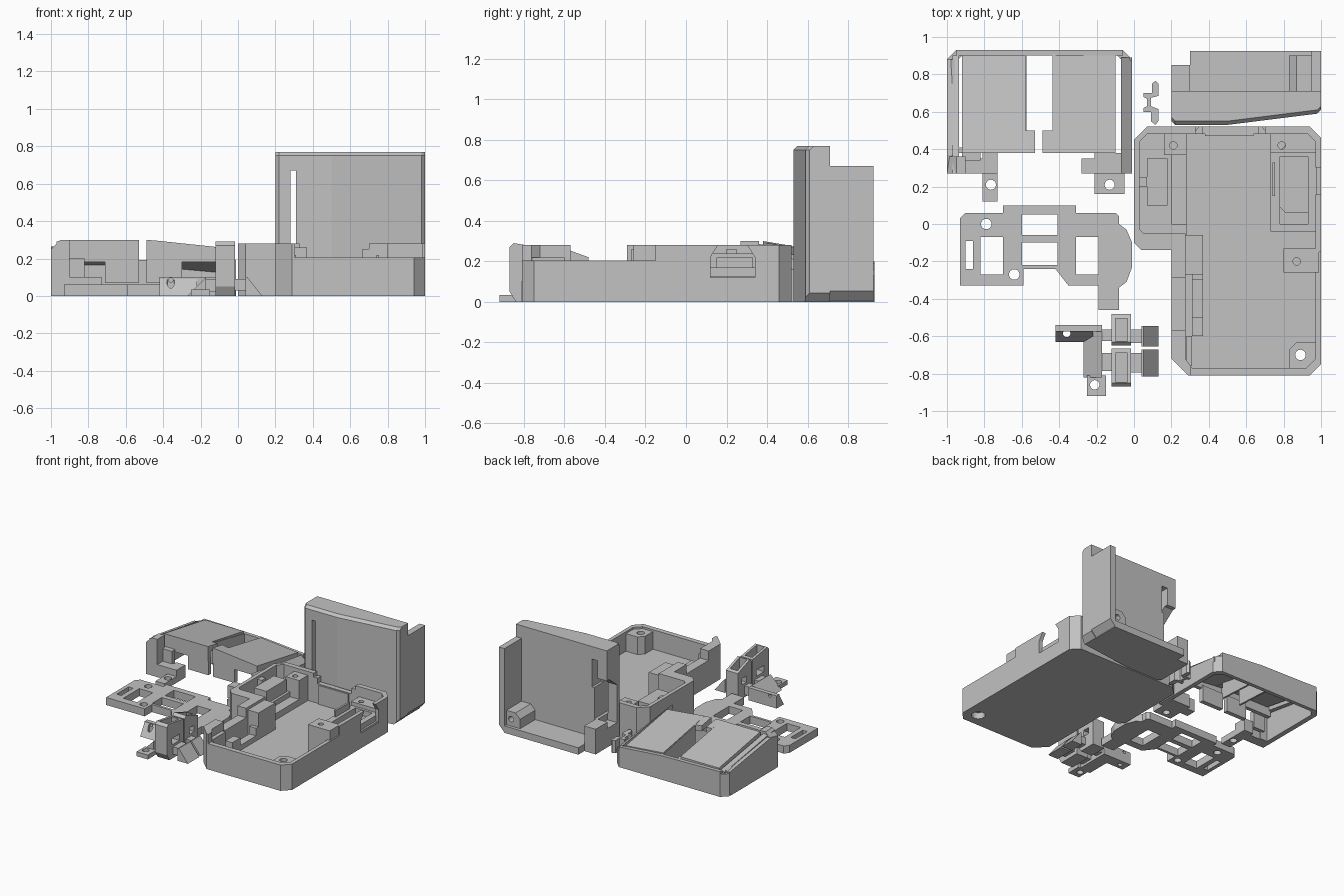
import bpy, bmesh, math

grey = bpy.data.materials.new("plastic_grey")
grey.diffuse_color = (0.54, 0.54, 0.54, 1)


def make(name, verts, faces):
    me = bpy.data.meshes.new(name)
    bm = bmesh.new()
    vs = [bm.verts.new(v) for v in verts]
    for f in faces:
        bm.faces.new([vs[i] for i in f])
    bmesh.ops.recalc_face_normals(bm, faces=bm.faces)
    bm.to_mesh(me)
    bm.free()
    me.materials.append(grey)
    ob = bpy.data.objects.new(name, me)
    bpy.context.collection.objects.link(ob)
    return ob


def prism(name, outline, lo, hi, axis='z', top=None):
    """Extruded outline; an optional top outline tapers it."""
    place = {'z': lambda a, b, h: (a, b, h),
             'x': lambda a, b, h: (h, a, b),
             'y': lambda a, b, h: (a, h, b)}[axis]
    n = len(outline)
    verts = [place(a, b, lo) for a, b in outline] + [place(a, b, hi) for a, b in top or outline]
    sides = [(i, (i + 1) % n, n + (i + 1) % n, n + i) for i in range(n)]
    return make(name, verts, [tuple(range(n)), tuple(range(n, 2 * n))] + sides)


def box(name, x0, x1, y0, y1, z0, z1):
    return prism(name, [(x0, y0), (x1, y0), (x1, y1), (x0, y1)], z0, z1)


def hole(x, y, z0, z1, r=0.024, axis='z'):
    pts = [(x + r * math.cos(i * math.pi / 12), y + r * math.sin(i * math.pi / 12)) for i in range(24)]
    return prism("hole_cutter", pts, z0, z1, axis)


def slab(name, x0, x1, y0, y1, zs, t):
    """Tilted plate; zs are top heights at the corners, counter-clockwise from front left."""
    c = [(x0, y0), (x1, y0), (x1, y1), (x0, y1)]
    verts = [(x, y, z - t) for (x, y), z in zip(c, zs)] + [(x, y, z) for (x, y), z in zip(c, zs)]
    return make(name, verts, [(0, 1, 2, 3), (4, 5, 6, 7), (0, 1, 5, 4),
                              (1, 2, 6, 5), (2, 3, 7, 6), (3, 0, 4, 7)])


def cut(ob, *cutters):
    for c in cutters:
        m = ob.modifiers.new("cut", 'BOOLEAN')
        m.operation, m.object, m.solver = 'DIFFERENCE', c, 'EXACT'
        c.hide_render = True
    bpy.context.view_layer.update()
    me = bpy.data.meshes.new_from_object(ob.evaluated_get(bpy.context.evaluated_depsgraph_get()))
    ob.modifiers.clear()
    ob.data = me
    for c in cutters:
        bpy.data.objects.remove(c)
    return ob


# Main tray: chamfered shell with lowered rim, screw hole and side port
tray = prism("tray", [(0, .45), (.07, .52), (.94, .52), (1, .46), (1, -.75), (.94, -.81),
                      (.29, -.81), (.2, -.72), (.2, -.14), (.04, -.14), (0, -.1)], 0, .28)
cut(tray,
    prism("c", [(.03, .44), (.07, .48), (.93, .48), (.97, .44), (.97, -.72), (.92, -.77),
                (.31, -.77), (.275, -.72), (.275, -.05), (.05, -.05), (.03, -.03)], .05, .5),
    box("c", .305, 1.1, -.9, -.15, .205, .5),
    box("c", .1, .4, -.57, -.29, .205, .5),
    box("c", .33, .7, .4, .6, .205, .5),
    prism("c", [(.12, .12), (.34, .12), (.34, .22), (.29, .3), (.17, .3), (.12, .22)], .94, 1.1, 'x'),
    hole(.89, -.7, -.1, .1, .05))

# Tray interior: screw blocks, shelf, ribs and port seat
shelf = prism("side_shelf", [(.02, -.06), (.28, -.06), (.28, .49), (.06, .49), (.02, .44)], .04, .14)
cut(shelf, box("c", .2, .3, .0, .37, .1, .2))
for i, (x0, x1, y0, y1, z, hx, hy) in enumerate([
        (.16, .28, .37, .49, .25, .21, .42), (.73, .97, .38, .49, .2, .79, .42),
        (.2, .37, -.27, -.06, .26, .24, -.2), (.8, .99, -.26, -.13, .28, .87, -.2)]):
    cut(box(f"screw_block_{i}", x0, x1, y0, y1, .03, z), hole(hx, hy, .1, .4, .02))
cut(prism("corner_boss", [(.83, -.775), (.92, -.775), (.975, -.72), (.975, -.63), (.87, -.63), (.83, -.67)],
          .05, .19), hole(.89, -.7, 0, .4, .028))
box("shelf_block", .07, .18, .1, .35, .1, .24)
box("shelf_tab", .02, .07, .2, .25, .1, .26)
cut(box("inner_rib", .31, .37, -.6, -.14, .04, .15), box("c", .3, .38, -.5, -.3, .09, .3))
box("rib_post", .28, .31, -.76, -.6, .04, .22)
cut(box("port_seat", .73, .975, -.04, .4, .04, .17), box("c", .78, .93, .0, .36, .1, .3))
prism("port_plate", [(.75, .12), (.81, .06), (.93, .06), (.99, .1), (.99, .37), (.93, .42),
                     (.81, .42), (.75, .36)], .1, .125)
box("port_stop", .74, .755, .15, .33, .1, .22)
for s in (-1, 1):
    prism("back_notch_cheek", [(.515 + s * .15, .48), (.515 + s * .2, .48), (.515 + s * .17, .52),
                               (.515 + s * .15, .52)], .05, .25)
box("back_notch_sill", .38, .64, .47, .5, .05, .2)

# Upright shell: thick angled front with a side pocket, walls along the bottom and right
outline = [(.2, .55), (.22, .53), (.5, .53), (.98, .59), (1, .61), (1, .71), (.2, .71)]
front = prism("shell_front", outline, 0, .75)
cut(front, box("c", .28, .31, .4, .8, .2, .67),
    box("c", .28, .33, .6, .8, .45, .67),
    prism("c", [(1.01, -.01), (1.01, .055), (.95, -.01)], .4, .8, 'y'),
    prism("c", [(.58, .15), (.73, .15), (.73, .53), (.68, .53), (.58, .45)], .1, .285, 'x'))
prism("shell_top_edge", outline, .75, .77,
      top=[(x, y + (.02 if y < .65 else 0)) for x, y in outline])
prism("shell_right_wall", [(.95, 0), (1, .055), (1, .67), (.95, .67)], .7, .925, 'y')
box("shell_bottom_wall", .3, .955, .7, .925, 0, .055)
box("shell_left_foot", .2, .3, .7, .85, 0, .2)
cut(prism("shell_boss", [(.83, .05), (.96, .05), (.96, .17), (.87, .17), (.83, .13)], .7, .9, 'y'),
    hole(.91, .11, .75, 1, .022, 'y'))

# Button cover: sloped walls with chamfered corners around two tilted buttons
prism("cover_left_wall", [(.27, 0), (.87, 0), (.88, .03), (.88, .19), (.37, .265), (.27, .25)], -1, -.96, 'x')
slab("cover_left_top", -.97, -.935, .27, .9, (.29, .30, .2, .19), .05)
slab("cover_left_chamfer", -1, -.96, .27, .88, (.25, .29, .2, .18), .05)
prism("cover_corner_left", [(-1, .88), (-.95, .93), (-.92, .9), (-.96, .86)], 0, .18)
prism("cover_corner_right", [(-.01, .88), (-.06, .93), (-.09, .9), (-.045, .86)], 0, .13)
slab("cover_right_wall", -.07, -.01, .27, .89, (.25, .19, .12, .16), .04)
prism("cover_right_side", [(.27, 0), (.88, 0), (.88, .12), (.27, .18)], -.045, -.01, 'x')
prism("cover_back_wall", [(-.95, 0), (-.06, 0), (-.06, .16), (-.43, .19), (-.95, .2)], .9, .93, 'y')
slab("left_button", -.92, -.58, .38, .9, (.30, .30, .21, .21), .045)
slab("left_button_tip", -.58, -.53, .38, .5, (.30, .30, .28, .28), .045)
slab("right_button", -.43, -.1, .38, .9, (.295, .26, .17, .2), .045)
slab("right_button_tip", -.49, -.43, .38, .5, (.30, .295, .27, .28), .045)
for x in (-.59, -.435):
    prism("window_wall", [(.5, .1), (.91, .08), (.91, .19), (.5, .27)], x, x + .015, 'x')
box("left_button_lip", -.95, -.53, .38, .41, .18, .27)
prism("right_button_lip", [(-.49, .18), (-.1, .18), (-.1, .24), (-.49, .27)], .38, .41, 'y')
box("left_button_stem", -.71, -.53, .385, .42, .07, .2)
box("right_button_stem", -.49, -.3, .385, .42, .07, .2)
for x0, x1, tx0, tx1, y0, hx in ((-1, -.73, -.81, -.73, .12, -.765), (-.28, -.01, -.21, -.05, .16, -.13)):
    box("cover_flange", x0, x1, .27, .35, 0, .1)
    box("cover_flange_step", tx0, tx1, .34, .38, 0, .1)
    cut(box("cover_tab", tx0, tx1, y0, .28, 0, .05), hole(hx, .21, -.1, .2, .027))
prism("cover_left_post", [(-1, 0), (-.9, 0), (-.9, .3), (-.95, .3), (-1, .25)], .27, .36, 'y')
box("cover_left_web", -.92, -.82, .34, .38, .06, .2)

# Flat mounting plate with windows and holes
plate = prism("mount_plate", [(-.93, .03), (-.9, .06), (-.7, .06), (-.7, .1), (-.31, .1), (-.31, .06),
                              (-.1, .06), (-.08, .04), (-.08, 0), (-.04, -.03), (-.01, -.1), (-.01, -.23),
                              (-.04, -.31), (-.08, -.34), (-.08, -.46), (-.19, -.46), (-.19, -.33),
                              (-.35, -.33), (-.42, -.24), (-.59, -.24), (-.59, -.33), (-.93, -.33)], 0, .06)
windows = [(-.9, -.86, -.24, -.09), (-.82, -.7, -.27, -.07), (-.6, -.41, -.06, .05),
           (-.6, -.41, -.22, -.1), (-.31, -.19, -.27, -.07)]
cut(plate, *[box("c", *w, -.1, .2) for w in windows],
    hole(-.79, 0, -.1, .2, .028), hole(-.64, -.27, -.1, .2, .028))

# Small button unit: two tilted caps, spine, ramps and bracket
for i, (y0, y1, z0, z1) in enumerate([(-.87, -.665, .29, .26), (-.65, -.48, .275, .22)]):
    cap = prism(f"side_cap_{i}", [(y0 + .03, 0), (y1, 0), (y1, z1), (y0 + .02, z0), (y0, z0 - .02), (y0, .05)],
                -.12, -.015, 'x')
    cut(cap, box("c", -.1, -.035, y0 + .025, y1 - .025, z1 - .05, .5),
        box("c", -.2, .1, y0 + .06, y1 - .05, .11, .16))
for y0, y1 in ((-.815, -.67), (-.655, -.545)):
    prism("ramp", [(.04, 0), (.13, 0), (.05, .1), (.04, .1)], y0, y1, 'y')
    box("ramp_block", -.02, .045, y0 + .02, y1 - .02, .03, .09)
    box("cap_arm", -.18, -.11, y0 + .03, y1 - .02, .02, .09)
cut(box("bracket_bar", -.42, -.17, -.575, -.54, 0, .1), hole(-.36, .085, -.7, -.4, .012, 'y'))
cut(prism("bracket_foot", [(-.63, 0), (-.57, 0), (-.57, .1)], -.42, -.22, 'x'),
    hole(-.36, -.585, -.1, .2, .02))
prism("bracket_leg", [(-.27, 0), (-.17, 0), (-.17, .1)], -.82, -.57, 'y')
cut(box("bracket_tab", -.25, -.15, -.92, -.81, 0, .035), hole(-.21, -.86, -.1, .2, .025))

# Tiny latch clip
prism("clip", [(.05, .6), (.09, .6), (.09, .55), (.115, .53), (.13, .55), (.13, .615), (.09, .63),
               (.09, .675), (.13, .685), (.13, .75), (.115, .765), (.095, .75), (.095, .7), (.05, .7),
               (.05, .68), (.07, .67), (.07, .63), (.05, .62)], 0, .1)
